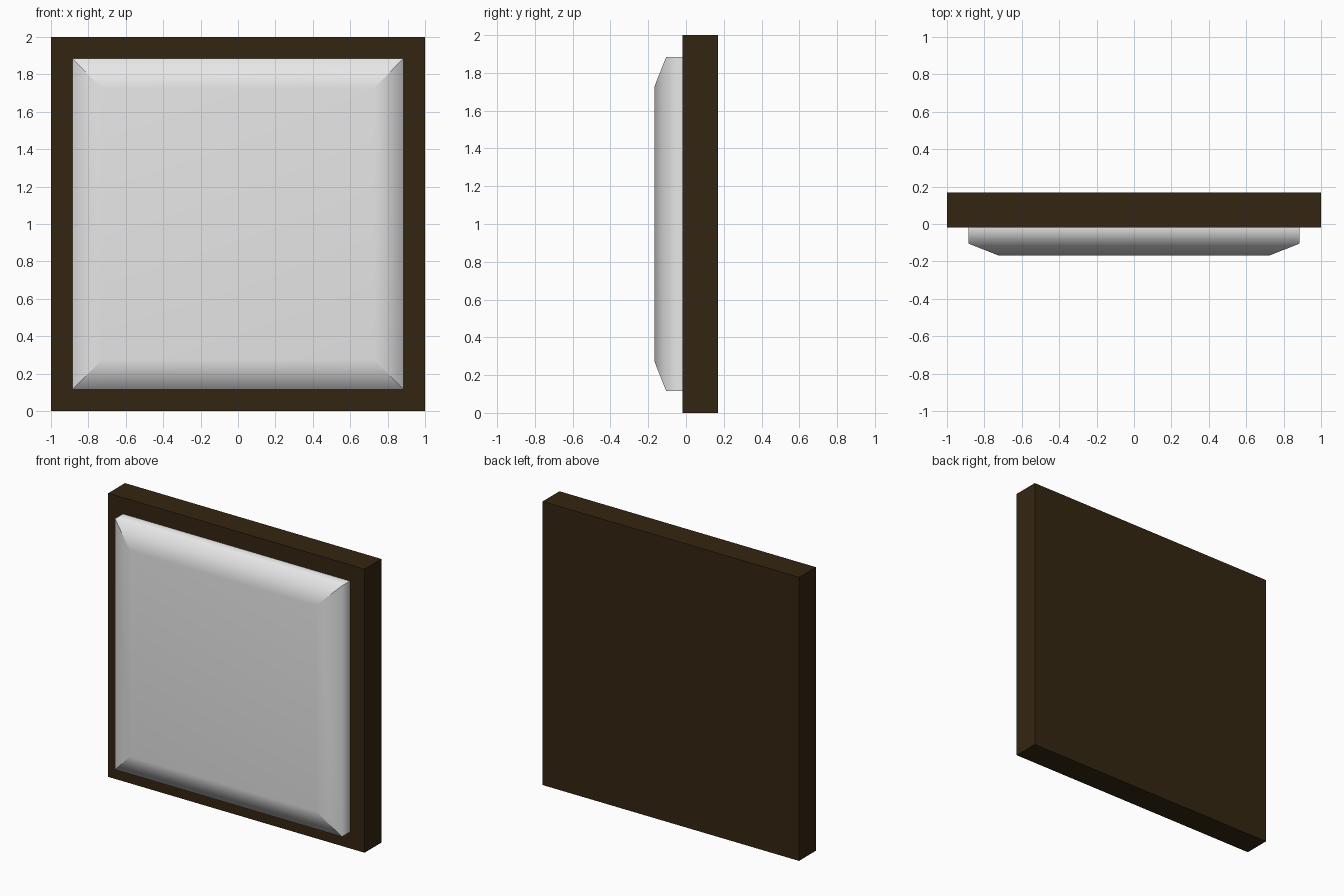
import bpy, bmesh

if "Cube" in bpy.data.objects:
    bpy.data.objects.remove(bpy.data.objects["Cube"])


def material(name, rgb):
    m = bpy.data.materials.new(name)
    m.diffuse_color = (*rgb, 1.0)
    m.use_nodes = True
    m.node_tree.nodes["Principled BSDF"].inputs["Base Color"].default_value = m.diffuse_color
    return m


def add_object(name, bm, mat):
    mesh = bpy.data.meshes.new(name)
    bmesh.ops.recalc_face_normals(bm, faces=bm.faces)
    bm.to_mesh(mesh)
    bm.free()
    mesh.materials.append(mat)
    obj = bpy.data.objects.new(name, mesh)
    bpy.context.collection.objects.link(obj)
    return obj


dark_wood = material("dark brown", (0.034, 0.0195, 0.0056))
pale = material("pale grey", (0.8, 0.8, 0.8))

# Square backing board
bm = bmesh.new()
bmesh.ops.create_cube(bm, size=1.0)
for v in bm.verts:
    v.co = (v.co.x * 2.0, v.co.y * 0.187 + 0.0755, v.co.z * 2.0 + 1.0)
add_object("backing_board", bm, dark_wood)

# Raised cushion panel: square rings (half size, y) from the board to the front
bm = bmesh.new()
rings = []
for half, y in ((0.885, -0.018), (0.885, -0.105), (0.725, -0.168)):
    rings.append([bm.verts.new((sx * half, y, 1.0 + sz * half))
                  for sx, sz in ((-1, -1), (1, -1), (1, 1), (-1, 1))])
for a, b in zip(rings, rings[1:]):
    for i in range(4):
        j = (i + 1) % 4
        bm.faces.new((a[i], a[j], b[j], b[i]))
        # corner edges stay sharp, the rounded-over edges are smooth
        bm.edges.get((a[i], b[i])).smooth = False
bm.faces.new(rings[-1])
for f in bm.faces:
    f.smooth = True
# make sure the front face points to -y
panel = add_object("raised_panel", bm, pale)
if panel.data.polygons[-1].normal.y > 0:
    panel.data.flip_normals()

# Keep the large front flat while the rim is softly shaded
weighted = panel.modifiers.new("weighted_normals", 'WEIGHTED_NORMAL')
weighted.keep_sharp = True
